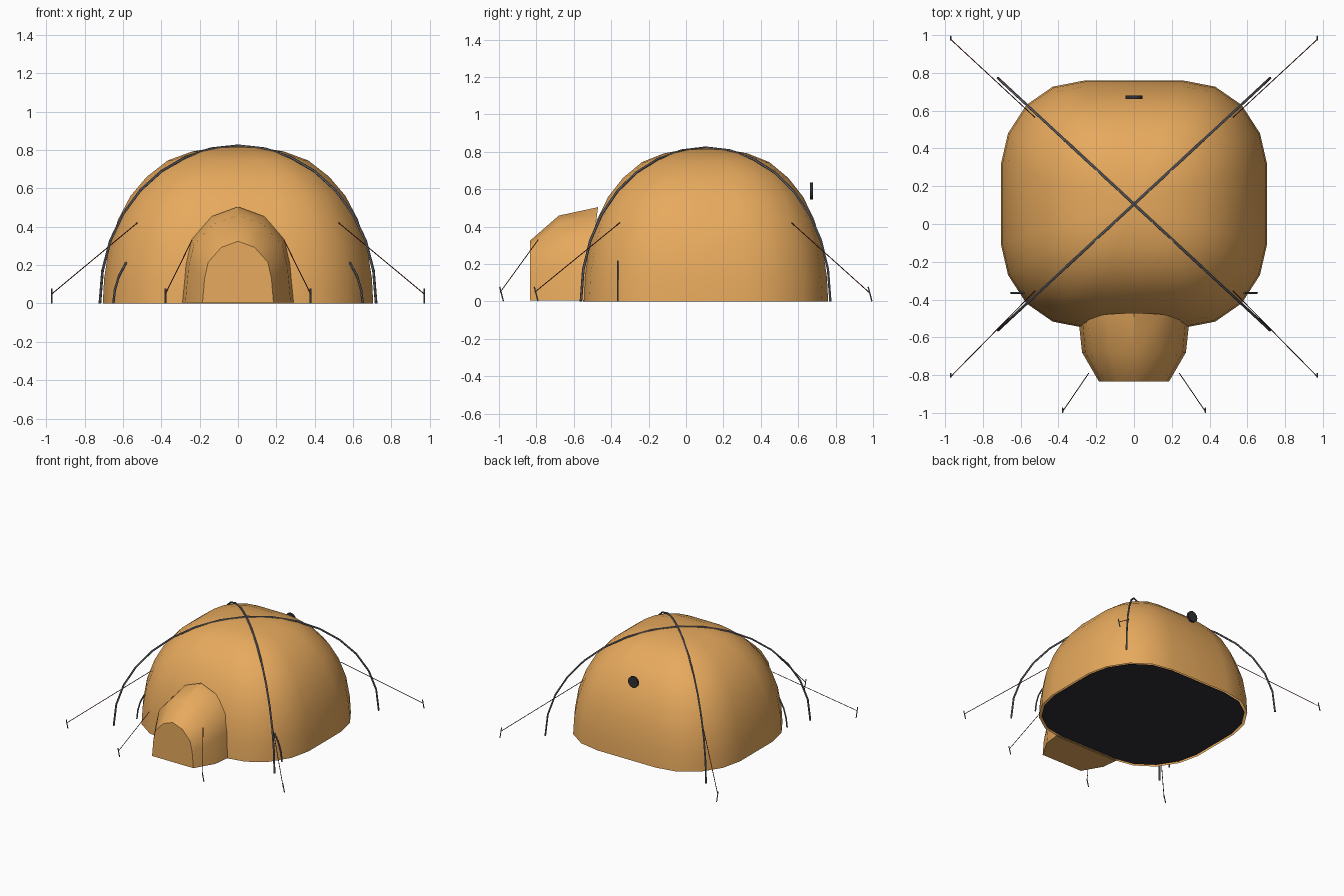
import bpy, bmesh, math
from mathutils import Vector

if "Cube" in bpy.data.objects:
    bpy.data.objects.remove(bpy.data.objects["Cube"])

CY = 0.105  # dome centre along y


def mat(name, c):
    m = bpy.data.materials.new(name)
    m.diffuse_color = (*c, 1)
    m.use_nodes = True
    m.node_tree.nodes["Principled BSDF"].inputs["Base Color"].default_value = m.diffuse_color
    return m


ORANGE = mat("orange_fabric", (0.80, 0.40, 0.11))
DARK = mat("dark_fabric", (0.03, 0.03, 0.035))
METAL = mat("grey_metal", (0.16, 0.16, 0.18))
CORD = mat("red_cord", (0.12, 0.02, 0.02))


def finish(name, bm, material, angle=None):
    bmesh.ops.recalc_face_normals(bm, faces=bm.faces)
    me = bpy.data.meshes.new(name)
    bm.to_mesh(me)
    bm.free()
    ob = bpy.data.objects.new(name, me)
    bpy.context.collection.objects.link(ob)
    me.materials.append(material)
    if angle:
        bpy.ops.object.select_all(action='DESELECT')
        ob.select_set(True)
        bpy.context.view_layer.objects.active = ob
        bpy.ops.object.shade_smooth_by_angle(angle=math.radians(angle))
    return ob


def tube(name, pts, r, material, sides=6):
    bm = bmesh.new()
    pts = [Vector(p) for p in pts]
    rings = []
    for i, p in enumerate(pts):
        t = (pts[min(i + 1, len(pts) - 1)] - pts[max(i - 1, 0)]).normalized()
        q = Vector((0, 0, 1)).rotation_difference(t)
        if rings:
            q = prev_t.rotation_difference(t) @ prev_q
        prev_t, prev_q = t, q
        rings.append([bm.verts.new(p + q @ Vector((r * math.cos(a), r * math.sin(a), 0)))
                      for a in (math.tau * k / sides for k in range(sides))])
    for a, b in zip(rings, rings[1:]):
        for k in range(sides):
            bm.faces.new((a[k], a[(k + 1) % sides], b[(k + 1) % sides], b[k]))
    bm.faces.new(rings[0])
    bm.faces.new(rings[-1])
    return finish(name, bm, material, 50)


# rounded-square plan, one quadrant mirrored to four
quad = [(0.705, 0.21), (0.667, 0.375), (0.57, 0.525), (0.43, 0.622), (0.26, 0.655)]
half = quad + [(-x, y) for x, y in reversed(quad)]
plan = half + [(-x, -y) for x, y in half]

# dome shell
profile = [(1, 0), (0.99, 0.13), (0.955, 0.29), (0.885, 0.44), (0.795, 0.56), (0.675, 0.66),
           (0.52, 0.745), (0.34, 0.792), (0.17, 0.812)]
bm = bmesh.new()
rings = [[bm.verts.new((x * s, CY + y * s, z)) for x, y in plan] for s, z in profile]
n = len(plan)
for a, b in zip(rings, rings[1:]):
    for k in range(n):
        bm.faces.new((a[k], a[(k + 1) % n], b[(k + 1) % n], b[k]))
top = bm.verts.new((0, CY, 0.82))
for k in range(n):
    bm.faces.new((rings[-1][k], rings[-1][(k + 1) % n], top))
finish("tent_dome", bm, ORANGE, 40)

# groundsheet
bm = bmesh.new()
bm.faces.new([bm.verts.new((x * 0.975, CY + y * 0.975, 0.004)) for x, y in reversed(plan)])
ob = finish("groundsheet", bm, DARK)
for p in ob.data.polygons:
    if p.normal.z > 0:
        p.flip()

# entrance porch: three arches, narrowing and leaning to the front
arch = [(1, 0), (0.94, 0.40), (0.84, 0.66), (0.47, 0.90), (0, 1),
        (-0.47, 0.90), (-0.84, 0.66), (-0.94, 0.40), (-1, 0)]
bm = bmesh.new()
rows = []
for w, h, y, lean in ((0.29, 0.50, -0.54, 0.07), (0.275, 0.455, -0.68, 0), (0.185, 0.32, -0.835, 0)):
    rows.append([bm.verts.new((x * w, y + lean * z, z * h + 0.004)) for x, z in arch])
for a, b in zip(rows, rows[1:]):
    for k in range(len(arch)):
        j = (k + 1) % len(arch)
        bm.faces.new((a[k], a[j], b[j], b[k]))
bm.faces.new(rows[-1])
bm.faces.new(rows[0])
finish("entrance_porch", bm, ORANGE, 35)

# crossing poles
for s, label in ((1, "a"), (-1, "b")):
    pts = []
    for i in range(17):
        t = math.pi * i / 16
        c, z = math.cos(t), math.sin(t)
        pts.append((s * 0.72 * c, CY + 0.667 * c, 0.822 * z ** 0.96 if z > 1e-6 else 0))
    tube("cross_pole_" + label, pts, 0.007, METAL)

for s, side in ((1, "right"), (-1, "left")):
    # short side pole
    tube("side_pole_" + side, [(s * x, -0.365, z) for x, z in
                               ((0.65, 0), (0.642, 0.07), (0.62, 0.145), (0.582, 0.215))], 0.006, METAL)
    # guy lines with hooked pegs
    for label, start, px, py in (("rear", (0.525, 0.565, 0.42), 0.97, 0.99),
                                 ("front", (0.525, -0.355, 0.42), 0.97, -0.795),
                                 ("porch", (0.24, -0.79, 0.33), 0.378, -0.98)):
        tube(f"guy_line_{label}_{side}", [(s * start[0], start[1], start[2]),
                                          (s * px, py - 0.013, 0.05)], 0.0025, CORD)
        tube(f"peg_{label}_{side}", [(s * px, py + 0.004, 0.001), (s * px, py - 0.016, 0.078)], 0.004, METAL)

# round rear vent
bm = bmesh.new()
bmesh.ops.create_cone(bm, cap_ends=True, segments=12, radius1=0.045, radius2=0.045, depth=0.016)
vent = finish("rear_vent", bm, DARK, 40)
vent.rotation_euler.x = math.pi / 2
vent.location = (0, 0.671, 0.59)
